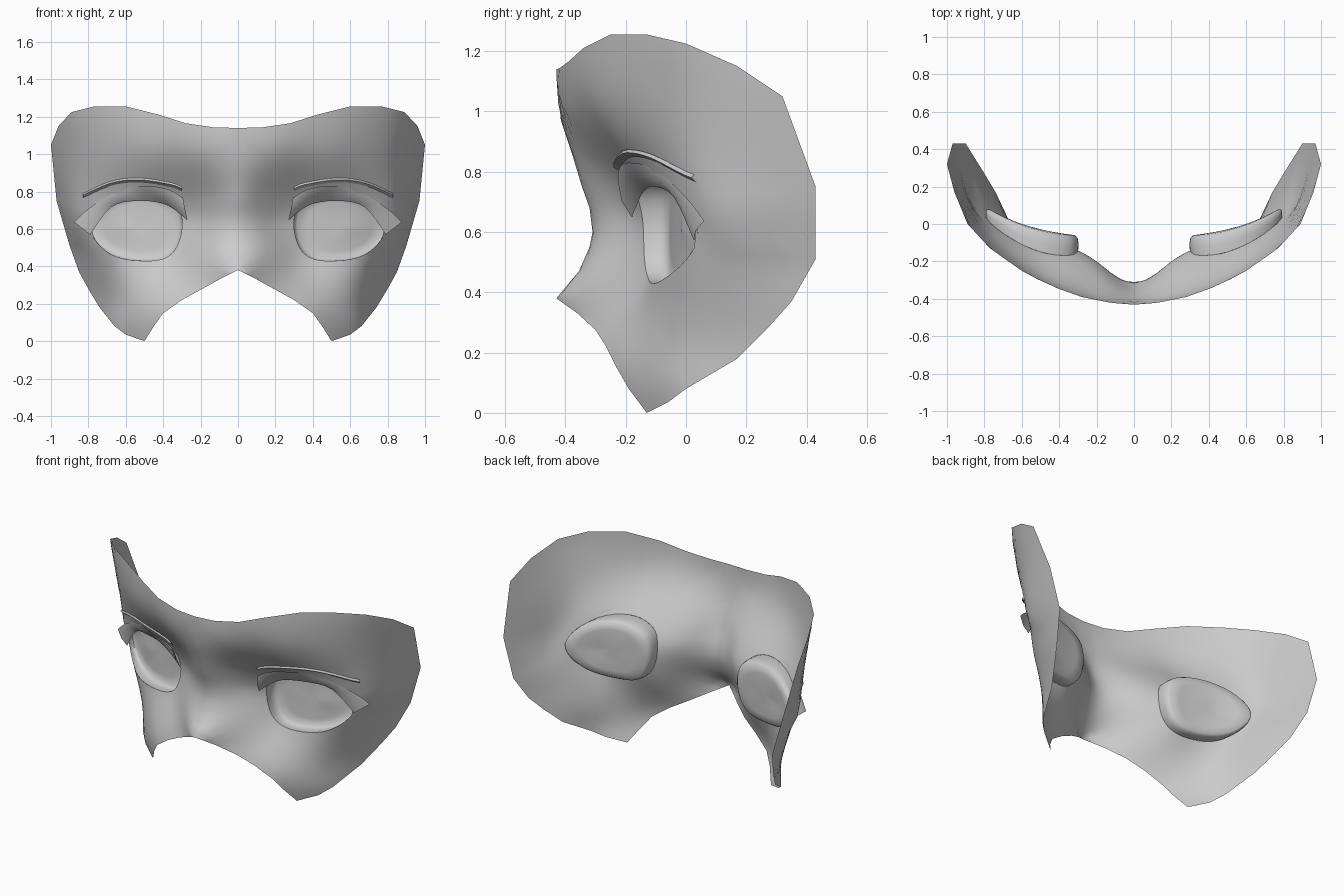
import bpy, bmesh, math

if "Cube" in bpy.data.objects:
    bpy.data.objects.remove(bpy.data.objects["Cube"])

# Right half outline of the mask (x, y, z), clockwise from top centre to nose tip
RIM = [(0, -.43, 1.14), (.13, -.42, 1.143), (.28, -.39, 1.165), (.42, -.34, 1.21), (.6, -.25, 1.255),
       (.77, -.13, 1.255), (.89, 0, 1.225), (.96, .17, 1.15), (1, .32, 1.05), (.97, .43, .75),
       (.9, .43, .51), (.85, .35, .37), (.8, .27, .28), (.74, .17, .18), (.66, 0, .08), (.6, -.06, .035),
       (.5, -.13, 0), (.45, -.19, .08), (.4, -.23, .15), (.3, -.265, .22), (.2, -.3, .275), (.1, -.36, .33)]
NOSE = [(0, -.43, .38), (0, -.355, .47), (0, -.32, .55), (0, -.31, .6), (0, -.32, .68), (0, -.345, .75),
        (0, -.375, .85), (0, -.415, .97)]
# Eye opening
EYE = [(.30, -.145, .65), (.33, -.165, .735), (.42, -.165, .785), (.54, -.135, .795), (.66, -.075, .765),
       (.75, -.01, .7), (.79, .035, .62), (.76, .02, .535), (.68, -.045, .465), (.58, -.09, .435),
       (.46, -.115, .43), (.39, -.125, .445), (.34, -.135, .485), (.307, -.14, .56)]
# Brow, nose side, temple and cheek guides
GUIDE = [(.34, -.235, .85), (.5, -.2, .872), (.66, -.115, .855), (.82, .02, .79), (.2, -.385, 1.0),
         (.5, -.28, 1.02), (.8, -.06, 1.02), (.1, -.28, .6), (.2, -.2, .65), (.15, -.29, .8),
         (.24, -.2, .5), (.12, -.325, .45), (.3, -.2, .37), (.5, -.15, .25), (.68, .0, .32), (.88, .19, .6)]
CX, CZ = .55, .61


def spread(x):
    return math.asin(max(-1, min(1, x / 1.04)))


def kernel(a, b):
    d = (a[0] - b[0]) ** 2 + (a[1] - b[1]) ** 2
    return d * math.log(d) if d > 1e-12 else 0


def fit_surface(points):
    """Thin-plate surface y(x, z) through the guide points."""
    p = [(spread(x), z) for x, y, z in points]
    n = len(p)
    m = [[kernel(a, b) for b in p] + [1, a[0], a[1], q[1]] for a, q in zip(p, points)]
    for row in ([1] * n, [a[0] for a in p], [a[1] for a in p]):
        m.append(row + [0, 0, 0, 0])
    size = n + 3
    for c in range(size):
        k = max(range(c, size), key=lambda r: abs(m[r][c]))
        m[c], m[k] = m[k], m[c]
        for r in range(c + 1, size):
            f = m[r][c] / m[c][c]
            if f:
                m[r] = [u - f * v for u, v in zip(m[r], m[c])]
    w = [0] * size
    for c in reversed(range(size)):
        w[c] = (m[c][size] - sum(m[c][j] * w[j] for j in range(c + 1, size))) / m[c][c]

    def y_at(x, z):
        q = (spread(x), z)
        return sum(w[i] * kernel(q, p[i]) for i in range(n)) + w[n] + w[n + 1] * q[0] + w[n + 2] * q[1]
    return y_at


half = RIM + NOSE + EYE + GUIDE
surface = fit_surface(half + [(-x, y, z) for x, y, z in half if x > 0])


def smooth_path(pts, steps=4, closed=False):
    """Catmull-Rom resampling."""
    out, n = [], len(pts)
    get = (lambda i: pts[i % n]) if closed else (lambda i: pts[max(0, min(n - 1, i))])
    for i in range(n if closed else n - 1):
        a, b, c, d = (get(i + k) for k in (-1, 0, 1, 2))
        for s in range(steps):
            t = s / steps
            out.append(tuple(.5 * (2 * q + (r - p) * t + (2 * p - 5 * q + 4 * r - u) * t * t
                                   + (3 * q - p - 3 * r + u) * t ** 3) for p, q, r, u in zip(a, b, c, d)))
    return out if closed else out + [pts[-1]]


def loft(name, rows, closed=False, cap=False, angle=60):
    """Skin a list of equal-length rows and mirror it across x."""
    bm = bmesh.new()
    vs = [[bm.verts.new(p) for p in row] for row in rows]
    n = len(rows[0])
    for a, b in zip(vs, vs[1:]):
        for i in range(n if closed else n - 1):
            j = (i + 1) % n
            bm.faces.new((a[i], a[j], b[j], b[i]))
    if cap:
        bm.faces.new(vs[-1])
    bmesh.ops.recalc_face_normals(bm, faces=bm.faces)
    me = bpy.data.meshes.new(name)
    bm.to_mesh(me)
    bm.free()
    ob = bpy.data.objects.new(name, me)
    bpy.context.collection.objects.link(ob)
    mod = ob.modifiers.new("Mirror", 'MIRROR')
    mod.use_clip = True
    bpy.context.view_layer.objects.active = ob
    ob.select_set(True)
    bpy.ops.object.shade_smooth_by_angle(angle=math.radians(angle))
    ob.select_set(False)
    return ob


# Mask shell: rays from the eye opening out to the rim
outer = []
rim = RIM + NOSE
for i, a in enumerate(rim):
    b = rim[(i + 1) % len(rim)]
    outer += [a, tuple((u + v) / 2 for u, v in zip(a, b))]
polar = sorted((math.atan2(z - CZ, x - CX), math.hypot(x - CX, z - CZ))
               for x, y, z in smooth_path(EYE, 6, True))
polar = [(polar[-1][0] - math.tau, polar[-1][1])] + polar + [(polar[0][0] + math.tau, polar[0][1])]


def eye_point(x, z):
    a = math.atan2(z - CZ, x - CX)
    for (a0, r0), (a1, r1) in zip(polar, polar[1:]):
        if a0 <= a <= a1:
            r = r0 + (r1 - r0) * (a - a0) / max(a1 - a0, 1e-9)
            return CX + r * math.cos(a), CZ + r * math.sin(a)


inner = [eye_point(x, z) for x, y, z in outer]
rows = []
for k in range(11):
    t = k / 10
    row = []
    for (ex, ez), (x, y, z) in zip(inner, outer):
        px, pz = ex + (x - ex) * t, ez + (z - ez) * t
        row.append((px, y if k == 10 else surface(px, pz), pz))
    rows.append(row)
loft("mask_shell", rows, closed=True)

# Recessed eye bowls closed at the back
loop = smooth_path(EYE, 3, True)


def bowl_ring(scale, depth):
    ring = []
    for x, y, z in loop:
        px, pz = CX + (x - CX) * scale, CZ + (z - CZ) * scale
        front, back = surface(x, z), -.06 + .62 * max(0, px - .3) ** 2
        ring.append((px, front + (back - front) * depth, pz))
    return ring


loft("eye_bowl", [bowl_ring(s, d) for s, d in ((1, 0), (1.01, .45), (.99, .8), (.93, 1), (.7, 1.05),
                                               (.4, 1.05), (.1, 1.05))], closed=True, cap=True)

# Upper lashes: strip with pointed ends
top = smooth_path([(.295, -.225, .765), (.37, -.222, .81), (.49, -.19, .83), (.63, -.105, .808),
                   (.79, .0, .715), (.877, .06, .637)])
low = smooth_path([(.275, -.18, .65), (.315, -.165, .685), (.4, -.14, .735), (.545, -.105, .75),
                   (.68, -.04, .715), (.79, .027, .57)])
mid = [tuple((u + v) / 2 + o for u, v, o in zip(a, b, (0, -.012, 0))) for a, b in zip(top, low)]
loft("lash", [top, mid, low])
loft("lash_corner", [[(.295, -.22, .77), (.34, -.215, .77)], [(.283, -.215, .705), (.31, -.17, .7)],
                     [(.27, -.18, .65), (.275, -.178, .65)]])

# Thin eyelid crease above the lashes
arc = smooth_path([(.3, .825), (.36, .848), (.53, .873), (.68, .855), (.83, .79)])
loft("lid_crease", [[(x, surface(x, z + d) - o, z + d) for x, z in arc]
                    for d, o in ((0, .004), (-.01, .016), (-.024, .003))], angle=30)
